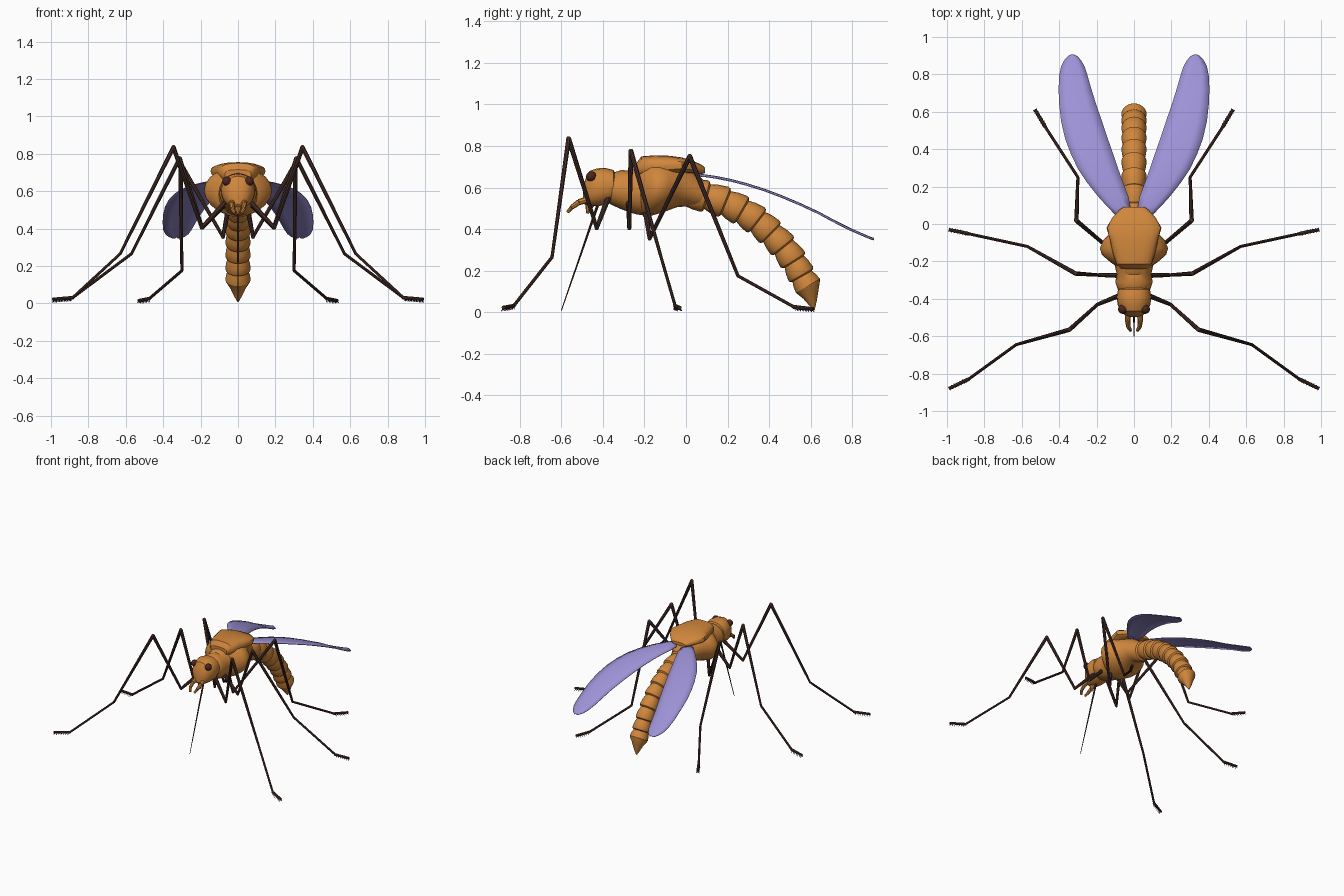
import bpy, bmesh, math
from mathutils import Vector, Matrix


def material(name, rgb):
    m = bpy.data.materials.new(name)
    m.diffuse_color = (*rgb, 1)
    return m


ORANGE = material("orange shell", (0.63, 0.24, 0.045))
BROWN = material("dark brown", (0.062, 0.028, 0.022))
EYE = material("eye brown", (0.07, 0.02, 0.012))
WING = material("wing violet", (0.34, 0.29, 0.68))


def finish(name, bm, mat, mirror=False, angle=35):
    bmesh.ops.recalc_face_normals(bm, faces=bm.faces)
    me = bpy.data.meshes.new(name)
    bm.to_mesh(me)
    bm.free()
    me.materials.append(mat)
    ob = bpy.data.objects.new(name, me)
    bpy.context.collection.objects.link(ob)
    bpy.ops.object.select_all(action='DESELECT')
    ob.select_set(True)
    bpy.context.view_layer.objects.active = ob
    bpy.ops.object.shade_smooth_by_angle(angle=math.radians(angle))
    if mirror:
        ob.modifiers.new("mirror", 'MIRROR')
    return ob


def loft(name, stations, mat, sides=20, power=1.0, angle=35):
    """Rings of (y, z, half width, half height, tilt) joined front to back."""
    bm = bmesh.new()
    rings = []
    for y, z, rx, rz, tilt in stations:
        ring = []
        for i in range(sides):
            a = 2 * math.pi * i / sides
            c, s = math.cos(a), math.sin(a)
            c = math.copysign(abs(c) ** power, c)
            s = math.copysign(abs(s) ** power, s)
            ring.append(bm.verts.new((rx * c, y - math.sin(tilt) * rz * s,
                                      z + math.cos(tilt) * rz * s)))
        rings.append(ring)
    for a, b in zip(rings, rings[1:]):
        for i in range(sides):
            j = (i + 1) % sides
            bm.faces.new((a[i], a[j], b[j], b[i]))
    bm.faces.new(rings[0])
    bm.faces.new(rings[-1])
    return finish(name, bm, mat, angle=angle)


def rod(bm, a, b, r1, r2, sides=8):
    a, b = Vector(a), Vector(b)
    d = b - a
    m = Matrix.Translation((a + b) / 2) @ d.to_track_quat('Z', 'Y').to_matrix().to_4x4()
    bmesh.ops.create_cone(bm, cap_ends=True, segments=sides, radius1=r1,
                          radius2=r2, depth=d.length, matrix=m)


def upright(rows):
    """Turn (y, bottom, top, half width) into loft stations."""
    return [(y, (b + t) / 2, w, (t - b) / 2, 0) for y, b, t, w in rows]


# Head
loft("head", upright([
    (-0.335, 0.56, 0.66, 0.055), (-0.35, 0.53, 0.685, 0.085),
    (-0.39, 0.515, 0.695, 0.093), (-0.43, 0.51, 0.692, 0.088),
    (-0.465, 0.51, 0.68, 0.072), (-0.485, 0.515, 0.64, 0.05),
    (-0.497, 0.53, 0.59, 0.022)]), ORANGE, power=0.9)

# Neck and thorax
loft("neck", upright([
    (-0.38, 0.53, 0.65, 0.06), (-0.355, 0.515, 0.67, 0.085),
    (-0.31, 0.495, 0.685, 0.1), (-0.27, 0.48, 0.68, 0.092),
    (-0.235, 0.47, 0.7, 0.1), (-0.19, 0.465, 0.7, 0.11)]), ORANGE)
loft("thorax", upright([
    (-0.235, 0.5, 0.69, 0.08), (-0.205, 0.46, 0.72, 0.125),
    (-0.165, 0.465, 0.73, 0.172), (-0.13, 0.475, 0.73, 0.182),
    (-0.085, 0.49, 0.725, 0.165), (-0.045, 0.505, 0.72, 0.125),
    (0.01, 0.51, 0.69, 0.1), (0.07, 0.5, 0.65, 0.075),
    (0.1, 0.51, 0.62, 0.06)]), ORANGE)
loft("back_plate", upright([
    (-0.24, 0.66, 0.715, 0.07), (-0.215, 0.65, 0.75, 0.095),
    (-0.15, 0.65, 0.755, 0.115), (-0.08, 0.66, 0.753, 0.13),
    (-0.02, 0.67, 0.745, 0.147), (0.035, 0.668, 0.728, 0.115),
    (0.075, 0.665, 0.71, 0.078), (0.092, 0.67, 0.695, 0.055)]), ORANGE, power=0.7)

# Abdomen: every segment flares towards its rear edge, then steps in
path = [(0.0, 0.575), (0.1, 0.557), (0.19, 0.528), (0.27, 0.488), (0.345, 0.438),
        (0.41, 0.38), (0.47, 0.315), (0.52, 0.245), (0.558, 0.175), (0.592, 0.118)]
rings = []
for k, (p, q) in enumerate(zip(path, path[1:])):
    nxt = path[min(k + 2, len(path) - 1)]
    prv = path[max(k - 1, 0)]
    t0 = math.atan2(q[1] - prv[1], q[0] - prv[0])
    t1 = math.atan2(nxt[1] - p[1], nxt[0] - p[0])
    h = 0.078 - 0.0014 * k
    for f, s in ((0.04, 0.8), (0.4, 0.93), (0.85, 1.0), (0.96, 0.95)):
        rings.append((p[0] + (q[0] - p[0]) * f, p[1] + (q[1] - p[1]) * f,
                      0.068 * s, h * s, t0 + (t1 - t0) * f))
tilt = rings[-1][4]
rings += [(0.602, 0.085, 0.042, 0.042, tilt), (0.611, 0.045, 0.024, 0.022, tilt),
          (0.617, 0.008, 0.003, 0.003, tilt)]
loft("abdomen", rings, ORANGE, angle=30)

# Eyes
bm = bmesh.new()
bmesh.ops.create_uvsphere(bm, u_segments=14, v_segments=10, radius=0.025,
                          matrix=Matrix.Translation((0.06, -0.456, 0.653)))
finish("eyes", bm, EYE, mirror=True)

# Mouth feelers and the long sting
bm = bmesh.new()
feeler = [(0.03, -0.465, 0.545), (0.034, -0.515, 0.53), (0.03, -0.55, 0.505), (0.018, -0.57, 0.482)]
for i, (a, b) in enumerate(zip(feeler, feeler[1:])):
    rod(bm, a, b, 0.017 - 0.003 * i, 0.0145 - 0.003 * i)
finish("feelers", bm, ORANGE, mirror=True)
bm = bmesh.new()
rod(bm, (0, -0.42, 0.53), (0, -0.6, 0.008), 0.007, 0.002)
finish("sting", bm, BROWN)
bm = bmesh.new()
rod(bm, (0, -0.455, 0.55), (0, -0.475, 0.475), 0.035, 0.006)
finish("chin", bm, ORANGE)

# Wings: rows of (y, z, inner x, outer x)
rows = [(0.04, 0.657, 0.05, 0.09), (0.09, 0.653, 0.02, 0.14), (0.145, 0.645, 0.03, 0.19),
        (0.22, 0.63, 0.058, 0.25), (0.295, 0.61, 0.085, 0.30), (0.375, 0.585, 0.112, 0.338),
        (0.455, 0.555, 0.14, 0.368), (0.55, 0.515, 0.172, 0.39), (0.64, 0.473, 0.203, 0.4),
        (0.72, 0.43, 0.228, 0.403), (0.79, 0.395, 0.248, 0.4), (0.84, 0.373, 0.264, 0.39),
        (0.875, 0.358, 0.284, 0.372), (0.895, 0.35, 0.303, 0.353), (0.904, 0.347, 0.32, 0.338)]
bm = bmesh.new()
grid = []
for y, z, x0, x1 in rows:
    grid.append([bm.verts.new((x0 + (x1 - x0) * i / 4, y,
                               z + 0.008 * (1 - (i / 2 - 1) ** 2))) for i in range(5)])
for a, b in zip(grid, grid[1:]):
    for i in range(4):
        bm.faces.new((a[i], a[i + 1], b[i + 1], b[i]))
wings = finish("wings", bm, WING, mirror=True)
solid = wings.modifiers.new("thickness", 'SOLIDIFY')
solid.thickness = 0.005
solid.offset = 0

# Legs: hip, elbow, knee, shin, ankle, toe
legs = {
    "front_legs": [(0.06, -0.375, 0.55), (0.195, -0.43, 0.405), (0.345, -0.565, 0.835),
                   (0.63, -0.645, 0.265), (0.885, -0.83, 0.03), (0.99, -0.88, 0.022)],
    "middle_legs": [(0.07, -0.275, 0.53), (0.19, -0.273, 0.405), (0.312, -0.265, 0.775),
                    (0.57, -0.12, 0.265), (0.885, -0.052, 0.03), (0.99, -0.03, 0.022)],
    "hind_legs": [(0.05, -0.2, 0.52), (0.08, -0.175, 0.355), (0.308, 0.018, 0.75),
                  (0.3, 0.25, 0.175), (0.475, 0.52, 0.025), (0.53, 0.612, 0.015)],
}
radii = [(0.014, 0.01), (0.009, 0.012), (0.012, 0.008), (0.008, 0.008), (0.01, 0.009)]
for name, pts in legs.items():
    bm = bmesh.new()
    for a, b, (r1, r2) in zip(pts, pts[1:], radii):
        rod(bm, a, b, r1, r2)
    for p, r in zip(pts[1:5], (0.01, 0.012, 0.008, 0.01)):
        bmesh.ops.create_uvsphere(bm, u_segments=8, v_segments=6, radius=r,
                                  matrix=Matrix.Translation(p))
    # Bristles under the foot
    a, b = Vector(pts[4]), Vector(pts[5])
    d = (b - a).normalized()
    side = d.cross(Vector((0, 0, 1))).normalized()
    for i in range(7):
        p = a.lerp(b, (i + 0.3) / 7)
        for s in (-1, 1):
            tip = p + side * s * 0.012 + d * 0.01
            tip.z = max(0.001, p.z - 0.018)
            rod(bm, p, tip, 0.004, 0.001, 5)
    finish(name, bm, BROWN, mirror=True)
